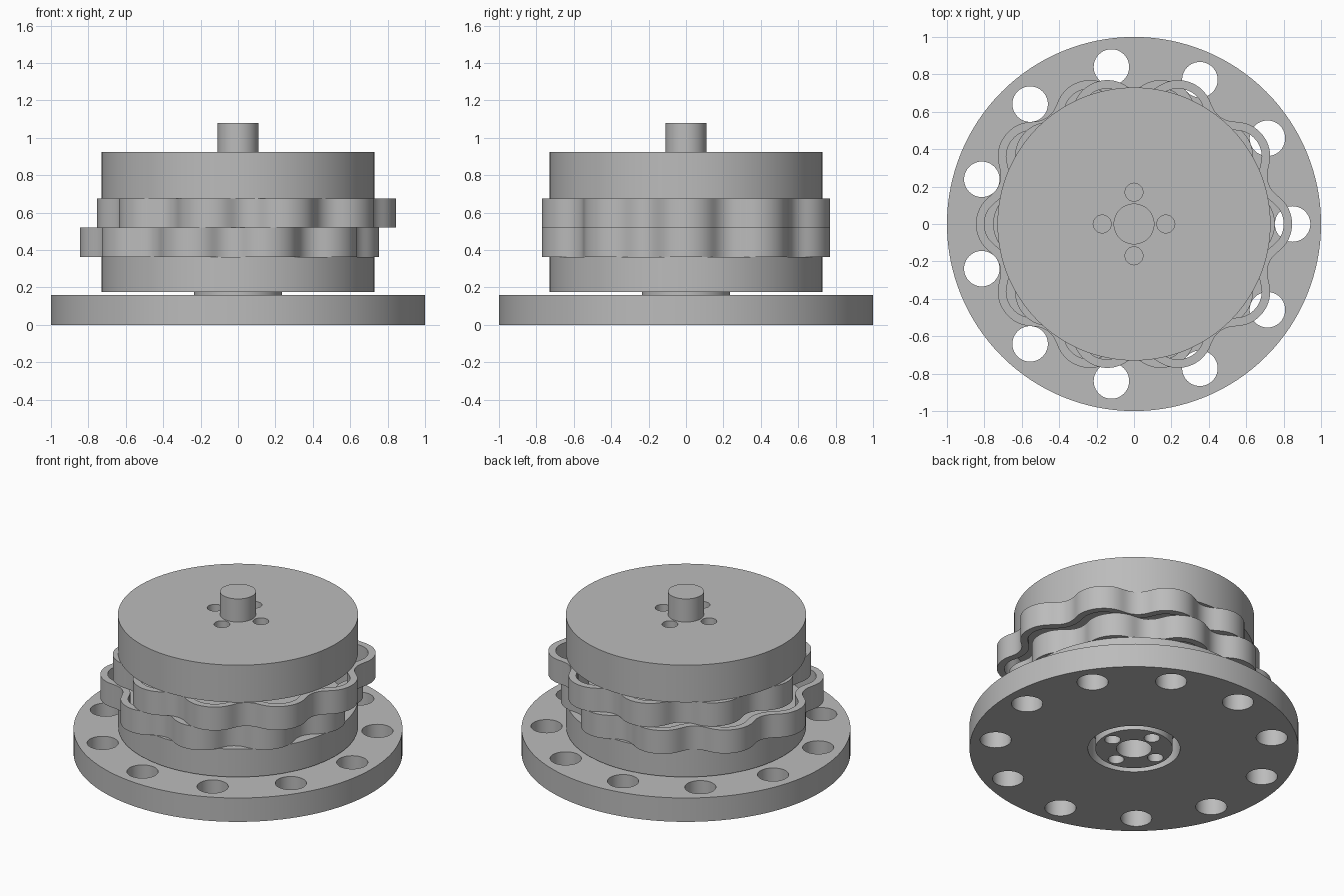
import bpy, bmesh
from math import sin, cos, atan2, pi, tau, radians

if "Cube" in bpy.data.objects:
    bpy.data.objects.remove(bpy.data.objects["Cube"], do_unlink=True)

PINS, PIN_CIRCLE, PIN_R, ECC = 11, 0.848, 0.095, 0.046

grey = bpy.data.materials.new("plain grey")
grey.use_nodes = True
grey.diffuse_color = (0.5, 0.5, 0.5, 1)
grey.node_tree.nodes["Principled BSDF"].inputs["Base Color"].default_value = (0.5, 0.5, 0.5, 1)


def circle(r, cx=0, cy=0, n=128):
    return [(cx + r * cos(tau * i / n), cy + r * sin(tau * i / n)) for i in range(n)]


def around(r, radius, count):
    """Small circles evenly spaced on a bolt circle."""
    return [circle(r, radius * cos(tau * k / count), radius * sin(tau * k / count), 40)
            for k in range(count)]


def cycloid(roller, cx, n=400):
    """Lobed outline, turned so that one lobe points along x."""
    turn = pi / (PINS - 1)
    pts = []
    for i in range(n):
        t = tau * i / n
        a = (1 - PINS) * t
        psi = atan2(sin(a), PIN_CIRCLE / (ECC * PINS) - cos(a))
        x = PIN_CIRCLE * cos(t) - roller * cos(t + psi) - ECC * cos(PINS * t)
        y = PIN_CIRCLE * sin(t) - roller * sin(t + psi) - ECC * sin(PINS * t)
        pts.append((cx + x * cos(turn) - y * sin(turn), x * sin(turn) + y * cos(turn)))
    return pts


def prism(name, outlines, z0, z1):
    """Extrude closed outlines from z0 to z1 as one object."""
    bm = bmesh.new()
    for pts in outlines:
        low = [bm.verts.new((x, y, z0)) for x, y in pts]
        high = [bm.verts.new((x, y, z1)) for x, y in pts]
        bm.faces.new(low[::-1])
        bm.faces.new(high)
        for i in range(len(pts)):
            j = (i + 1) % len(pts)
            bm.faces.new((low[i], low[j], high[j], high[i]))
    me = bpy.data.meshes.new(name)
    bm.to_mesh(me)
    bm.free()
    me.materials.append(grey)
    ob = bpy.data.objects.new(name, me)
    bpy.context.collection.objects.link(ob)
    return ob


def activate(ob):
    bpy.ops.object.select_all(action="DESELECT")
    ob.select_set(True)
    bpy.context.view_layer.objects.active = ob


def cut(ob, outlines, z0, z1):
    cutter = prism("cutter", outlines, z0, z1)
    cutter.hide_render = True
    mod = ob.modifiers.new("cut", "BOOLEAN")
    mod.operation, mod.solver, mod.object = "DIFFERENCE", "EXACT", cutter
    activate(ob)
    bpy.ops.object.modifier_apply(modifier=mod.name)
    bpy.data.objects.remove(cutter, do_unlink=True)


# Base plate with a ring of roller holes and a central bore
base = prism("base_plate", [circle(1)], 0, 0.16)
cut(base, around(PIN_R, PIN_CIRCLE, PINS) + [circle(0.28)], -0.1, 0.3)

# Lower carrier disc with its hub, drilled from below
hub = prism("lower_hub", [circle(0.235)], 0, 0.175)
cut(hub, around(0.048, 0.17, 4) + [circle(0.107)], -0.1, 0.165)
carrier = prism("lower_disc", [circle(0.73)], 0.175, 0.362)

# Two lobed rings, offset to opposite sides
rings = []
for name, side, z0, z1 in (("lower_lobed_ring", -1, 0.362, 0.519),
                           ("upper_lobed_ring", 1, 0.519, 0.676)):
    ring = prism(name, [cycloid(PIN_R, side * ECC)], z0, z1)
    cut(ring, [cycloid(PIN_R + 0.045, side * ECC)], z0 - 0.1, z1 + 0.1)
    rings.append(ring)

# Upper carrier disc with four bolt holes, and the shaft
top = prism("upper_disc", [circle(0.73)], 0.676, 0.925)
cut(top, around(0.048, 0.17, 4), 0.73, 1)
shaft = prism("shaft", [circle(0.109)], 0.925, 1.08)

for ob in [base, hub, carrier, top, shaft] + rings:
    activate(ob)
    bpy.ops.object.shade_smooth_by_angle(angle=radians(30))
